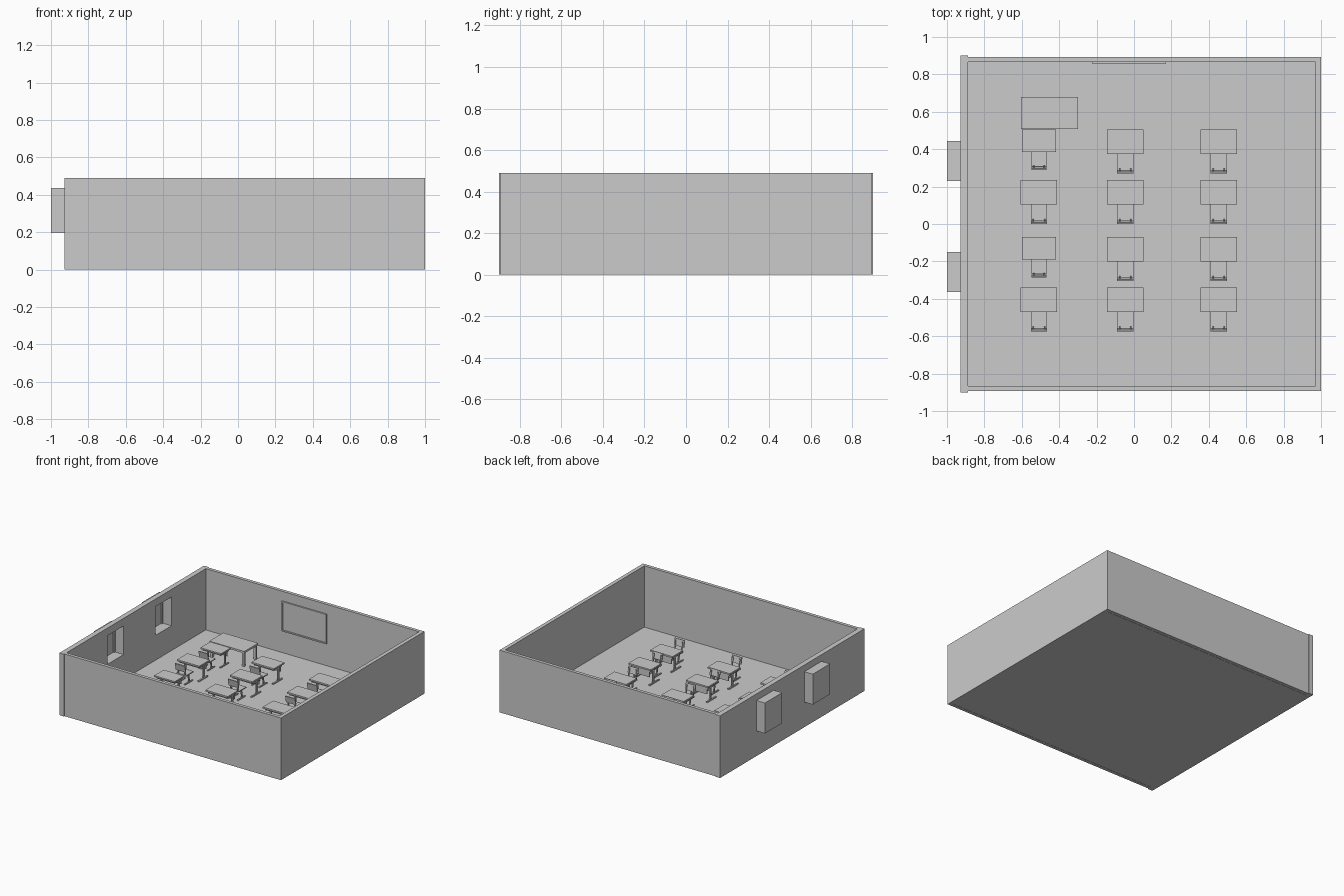
import bpy, bmesh, math
from mathutils import Matrix, Vector

if "Cube" in bpy.data.objects:
    bpy.data.objects.remove(bpy.data.objects["Cube"])

grey = bpy.data.materials.new("plain_grey")
grey.diffuse_color = (0.6, 0.6, 0.6, 1)
grey.use_nodes = True
grey.node_tree.nodes["Principled BSDF"].inputs["Base Color"].default_value = grey.diffuse_color


def add_box(bm, x, y, z, tilt=0.0):
    """Box from (min, max) ranges, optionally tilted about its own x axis."""
    c = Vector(((x[0] + x[1]) / 2, (y[0] + y[1]) / 2, (z[0] + z[1]) / 2))
    m = (Matrix.Translation(c) @ Matrix.Rotation(tilt, 4, 'X')
         @ Matrix.Diagonal((x[1] - x[0], y[1] - y[0], z[1] - z[0], 1)))
    bmesh.ops.create_cube(bm, size=1, matrix=m)


def make_mesh(name, boxes):
    bm = bmesh.new()
    for b in boxes:
        add_box(bm, *b)
    me = bpy.data.meshes.new(name)
    bm.to_mesh(me)
    bm.free()
    me.materials.append(grey)
    return me


def place(name, me, loc=(0, 0, 0), s=1.0):
    ob = bpy.data.objects.new(name, me)
    ob.location = loc
    ob.scale = (s, s, s)
    bpy.context.collection.objects.link(ob)
    return ob


def box(name, x, y, z):
    return place(name, make_mesh(name, [(x, y, z)]))


def cut(ob, cutter):
    mod = ob.modifiers.new("window_opening", 'BOOLEAN')
    mod.operation = 'DIFFERENCE'
    mod.solver = 'EXACT'
    mod.object = cutter


# Room shell
H = 0.49
box("floor", (-0.89, 0.97), (-0.865, 0.865), (0, 0.008))
box("right_wall", (0.97, 1.0), (-0.893, 0.893), (0, H))
box("back_wall", (-0.89, 0.97), (0.867, 0.893), (0, H))
box("front_wall", (-0.89, 0.97), (-0.893, -0.867), (0, H))
left_wall = box("left_wall", (-0.927, -0.887), (-0.9, 0.9), (0, H))

# Window bays: boxes outside the left wall, hollow towards the room
for i, yc in enumerate((0.338, -0.257)):
    bay = box(f"window_bay_{i}", (-1.0, -0.927), (yc - 0.107, yc + 0.107), (0.197, 0.437))
    cutter = box(f"window_cutter_{i}", (-0.97, -0.8), (yc - 0.1, yc + 0.1), (0.204, 0.43))
    cutter.hide_render = True
    cutter.display_type = 'WIRE'
    cut(left_wall, cutter)
    cut(bay, cutter)
    box(f"window_mullion_{i}", (-0.968, -0.96), (yc + 0.085, yc + 0.1), (0.204, 0.43))

# Wall board with a raised frame
bx, bz, f = (-0.222, 0.168), (0.18, 0.415), 0.01
box("board_panel", (bx[0] + f, bx[1] - f), (0.862, 0.867), (bz[0] + f, bz[1] - f))
place("board_frame", make_mesh("board_frame", [
    (bx, (0.856, 0.867), (bz[0], bz[0] + f)),
    (bx, (0.856, 0.867), (bz[1] - f, bz[1])),
    ((bx[0], bx[0] + f), (0.856, 0.867), (bz[0] + f, bz[1] - f)),
    ((bx[1] - f, bx[1]), (0.856, 0.867), (bz[0] + f, bz[1] - f))]))

# Large desk at the front of the room
box("large_desk_top", (-0.605, -0.3), (0.507, 0.68), (0.117, 0.132))
place("large_desk_legs", make_mesh("large_desk_legs", [
    ((x, x + 0.018), (y, y + 0.018), (0.008, 0.117))
    for x in (-0.6, -0.323) for y in (0.512, 0.657)]))

# Student desk: top, tray with front panel, posts with foot bars
desk = [((-0.0975, 0.0975), (-0.065, 0.065), (0.128, 0.14)),
        ((-0.078, 0.078), (-0.04, 0.05), (0.108, 0.112)),
        ((-0.078, 0.078), (0.046, 0.052), (0.07, 0.128))]
# Chair: seat, leaning backrest, posts and foot bars
chair = [((-0.043, 0.043), (-0.15, -0.06), (0.076, 0.084)),
         ((-0.043, 0.043), (-0.164, -0.156), (0.112, 0.165), 0.2)]
for s in (-1, 1):
    def side(a, b):
        return tuple(sorted((s * a, s * b)))
    desk += [(side(0.076, 0.086), (0.005, 0.023), (0.012, 0.128)),
             (side(0.075, 0.087), (-0.055, 0.06), (0.008, 0.017)),
             (side(0.076, 0.086), (-0.05, 0.052), (0.112, 0.128))]
    chair += [(side(0.026, 0.034), (-0.153, -0.146), (0.076, 0.155), 0.1),
              (side(0.028, 0.036), (-0.11, -0.098), (0.012, 0.078), 0.2),
              (side(0.027, 0.037), (-0.155, -0.06), (0.008, 0.016))]
desk_mesh = make_mesh("student_desk", desk)
chair_mesh = make_mesh("student_chair", chair)

# Four rows by three columns, two sets in the left column slightly smaller
for r, y in enumerate((0.44, 0.17, -0.135, -0.405)):
    for c, x in enumerate((-0.508, -0.047, 0.453)):
        small = c == 0 and r in (0, 2)
        loc = (x, y + (0.005 if small else 0), 0)
        k = 0.92 if small else 1.0
        place(f"student_desk_{r}_{c}", desk_mesh, loc, k)
        place(f"student_chair_{r}_{c}", chair_mesh, loc, k)
